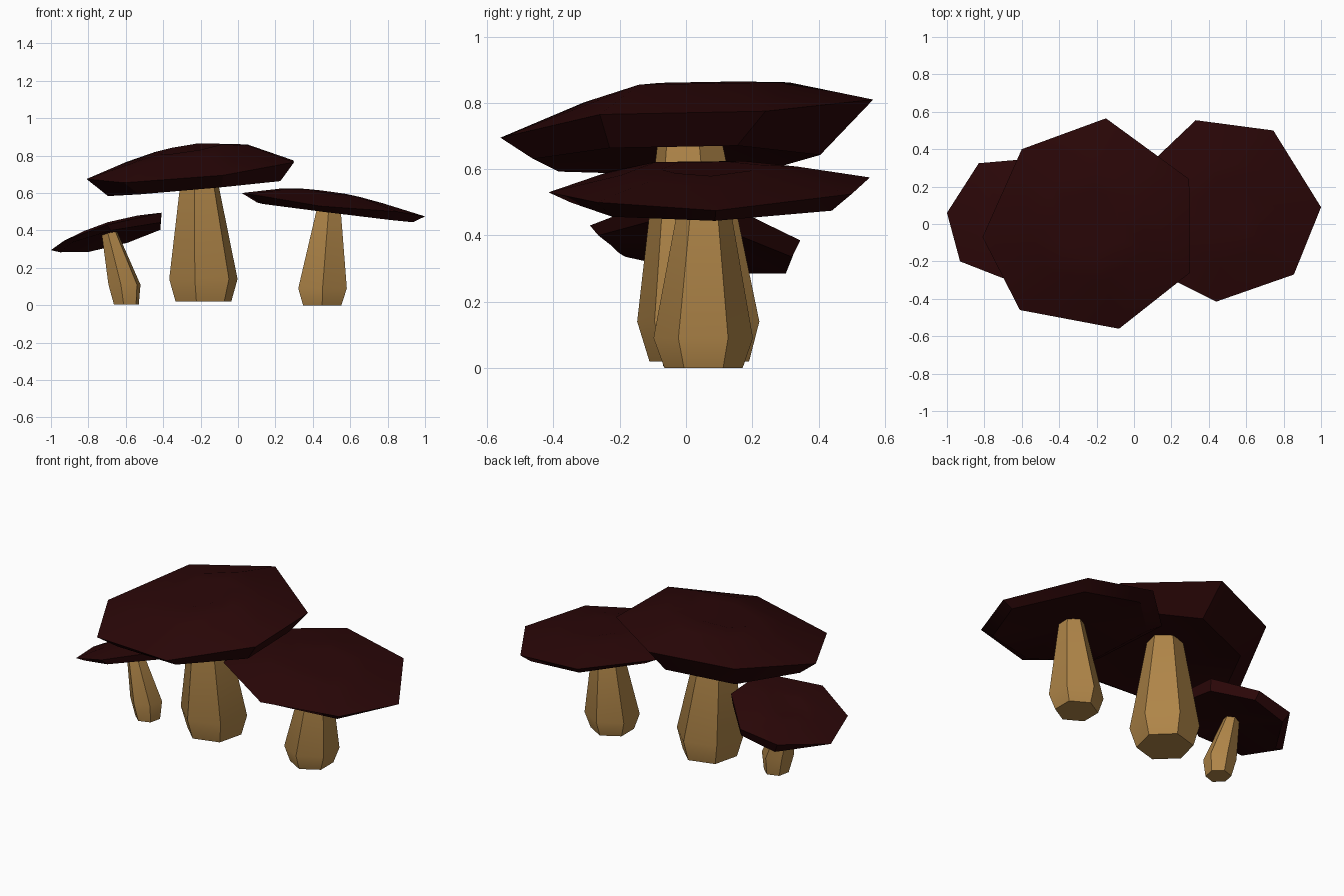
import bpy, bmesh, math
from mathutils import Vector

cube = bpy.data.objects.get("Cube")
if cube:
    bpy.data.objects.remove(cube, do_unlink=True)


def material(name, rgb):
    m = bpy.data.materials.new(name)
    m.use_nodes = True
    m.diffuse_color = (*rgb, 1)
    m.node_tree.nodes["Principled BSDF"].inputs["Base Color"].default_value = (*rgb, 1)
    return m


CAP = material("dark maroon", (0.023, 0.002, 0.0023))
STALK = material("tan", (0.43, 0.235, 0.065))


def finish(name, bm, mat):
    bmesh.ops.recalc_face_normals(bm, faces=bm.faces[:])
    me = bpy.data.meshes.new(name)
    bm.to_mesh(me)
    bm.free()
    ob = bpy.data.objects.new(name, me)
    me.materials.append(mat)
    bpy.context.collection.objects.link(ob)
    bpy.ops.object.select_all(action='DESELECT')
    ob.select_set(True)
    bpy.context.view_layer.objects.active = ob
    bpy.ops.object.shade_smooth_by_angle(angle=math.radians(32))


def bridge(bm, a, b):
    n = len(a)
    for i in range(n):
        j = (i + 1) % n
        bm.faces.new((a[i], a[j], b[j], b[i]))


def fan(bm, loop, point):
    tip = bm.verts.new(point)
    for i, v in enumerate(loop):
        bm.faces.new((v, loop[(i + 1) % len(loop)], tip))


# Stalk: stacked polygon rings given as (x, y, z, radius)
def stalk(name, rings, turn, sides=6):
    bm = bmesh.new()
    loops = []
    for x, y, z, r in rings:
        angles = [math.radians(turn) + math.tau * i / sides for i in range(sides)]
        loops.append([bm.verts.new((x + r * math.cos(a), y + r * math.sin(a), z)) for a in angles])
    for a, b in zip(loops, loops[1:]):
        bridge(bm, a, b)
    bm.faces.new(loops[0])
    bm.faces.new(loops[-1])
    finish(name, bm, STALK)


# Cap: uneven rim, hollowed sloping underside, low crown with a dimple in the middle.
# under = (scale x, scale y, shift x, shift y, height, slope x, slope y, hollow depth)
# crown = (outer ring, inner ring and dimple heights above the rim, tilt along x)
def cap(name, centre, rim, under, crown):
    bm = bmesh.new()
    c = Vector(centre)
    rim = [Vector(p) for p in rim]
    sx, sy, dx, dy, z0, bx, by, hollow = under
    outer, inner, dimple, tilt = crown

    def below(x, y):
        return Vector((x, y, z0 + bx * x + by * y))

    low = [bm.verts.new(below(c.x + (p.x - c.x) * sx + dx, c.y + (p.y - c.y) * sy + dy))
           for p in rim]
    loops = [low, [bm.verts.new(p) for p in rim]]
    for scale, h in ((0.55, outer), (0.3, inner)):
        ring = []
        for p in rim:
            d = (p - c) * scale
            ring.append(bm.verts.new(c + d + Vector((0, 0, h + tilt * d.x))))
        loops.append(ring)
    for a, b in zip(loops, loops[1:]):
        bridge(bm, a, b)
    fan(bm, low, below(c.x, c.y) + Vector((0, 0, hollow)))
    fan(bm, loops[-1], c + Vector((0, 0, dimple)))
    finish(name, bm, CAP)


# Tall middle mushroom
stalk("middle_stalk", [(-0.185, 0.04, 0.02, 0.155), (-0.185, 0.037, 0.14, 0.19),
                       (-0.21, 0.01, 0.72, 0.094)], 16)
cap("middle_cap", (-0.25, 0.0, 0.735),
    [(-0.60, 0.40, 0.765), (-0.81, -0.07, 0.675), (-0.61, -0.46, 0.655), (-0.08, -0.56, 0.695),
     (0.30, -0.26, 0.765), (0.295, 0.24, 0.775), (-0.15, 0.565, 0.81)],
    (0.83, 0.77, 0.02, -0.03, 0.648, 0.09, 0.02, 0.075), (0.082, 0.105, 0.07, 0.07))

# Wide mushroom on the left
stalk("left_stalk", [(0.45, 0.053, 0.0, 0.118), (0.452, 0.052, 0.09, 0.15),
                     (0.487, 0.055, 0.54, 0.069)], 30)
cap("left_cap", (0.50, 0.07, 0.55),
    [(0.33, 0.555, 0.575), (0.02, 0.26, 0.60), (0.06, -0.225, 0.595), (0.44, -0.415, 0.53),
     (0.855, -0.27, 0.50), (1.0, 0.09, 0.475), (0.745, 0.50, 0.525)],
    (0.85, 0.86, 0.01, 0.0, 0.56, -0.125, 0.01, 0.035), (0.042, 0.055, 0.03, -0.02))

# Small leaning mushroom on the right
stalk("right_stalk", [(-0.597, 0.0, 0.005, 0.07), (-0.607, 0.0, 0.11, 0.09),
                      (-0.692, 0.0, 0.407, 0.042)], 18)
cap("right_cap", (-0.69, 0.03, 0.395),
    [(-0.83, 0.325, 0.345), (-1.0, 0.06, 0.295), (-0.93, -0.20, 0.345), (-0.70, -0.29, 0.43),
     (-0.41, -0.12, 0.495), (-0.41, 0.16, 0.475), (-0.60, 0.345, 0.385)],
    (0.91, 0.92, 0.02, 0.0, 0.53, 0.25, -0.15, 0.03), (0.03, 0.035, 0.022, 0.0))
